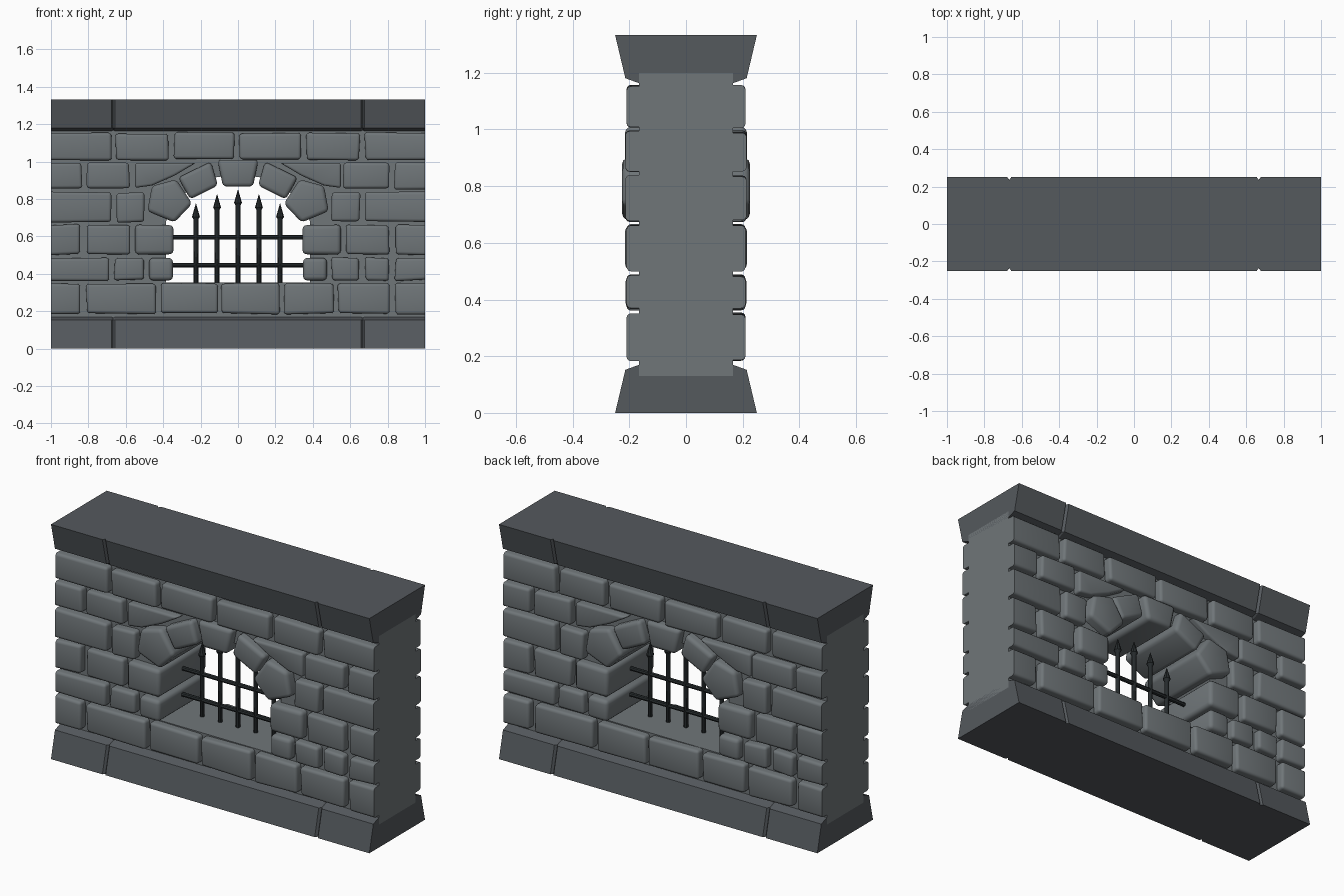
import bpy, bmesh, math, random
from mathutils import Matrix, Vector

if "Cube" in bpy.data.objects:
    bpy.data.objects.remove(bpy.data.objects["Cube"])

random.seed(4)


def material(name, rgb):
    m = bpy.data.materials.new(name)
    m.diffuse_color = (*rgb, 1)
    m.use_nodes = True
    m.node_tree.nodes["Principled BSDF"].inputs["Base Color"].default_value = m.diffuse_color
    return m


STONE = material("stone", (0.16, 0.18, 0.19))
TRIM = material("trim", (0.09, 0.10, 0.11))
IRON = material("iron", (0.02, 0.025, 0.027))


def finish(name, bm, mat, smooth=True):
    bmesh.ops.recalc_face_normals(bm, faces=bm.faces)
    me = bpy.data.meshes.new(name)
    bm.to_mesh(me)
    bm.free()
    me.materials.append(mat)
    ob = bpy.data.objects.new(name, me)
    bpy.context.collection.objects.link(ob)
    if smooth:
        bpy.ops.object.select_all(action='DESELECT')
        ob.select_set(True)
        bpy.context.view_layer.objects.active = ob
        bpy.ops.object.shade_smooth_by_angle(angle=math.radians(40))
    return ob


def loft(bm, rings):
    """Skin closed rings of points and cap both ends."""
    rows = [[bm.verts.new(p) for p in r] for r in rings]
    n = len(rows[0])
    for a, b in zip(rows, rows[1:]):
        for i in range(n):
            bm.faces.new((a[i], a[(i + 1) % n], b[(i + 1) % n], b[i]))
    bm.faces.new(rows[0])
    bm.faces.new(rows[-1][::-1])


def add(dst, src):
    tmp = bpy.data.meshes.new("tmp")
    src.to_mesh(tmp)
    src.free()
    dst.from_mesh(tmp)
    bpy.data.meshes.remove(tmp)


def stone(dst, pts, y0, y1, r, turn=False, jitter=0.0):
    """Rounded stone from an x-z outline; edges on the wall ends or buried stay sharp."""
    bm = bmesh.new()
    j = lambda: random.uniform(-jitter, jitter)
    pts = [(x if abs(x) > 0.999 else x + j(), z + j()) for x, z in pts]
    loft(bm, [[(x, y, z) for x, z in pts] for y in (y0, y1)])
    bmesh.ops.recalc_face_normals(bm, faces=bm.faces)
    buried = lambda v: abs(v.co.y) < 0.16
    end = lambda v: abs(v.co.x) > 0.999
    edges = [e for e in bm.edges
             if not all(buried(v) for v in e.verts) and not all(end(v) for v in e.verts)]
    bmesh.ops.bevel(bm, geom=edges, offset=r, segments=3, profile=0.5, affect='EDGES', clamp_overlap=True)
    if turn:
        bm.transform(Matrix.Rotation(math.pi, 4, 'Z'))
    add(dst, bm)


# Wall core with arched opening: right half, mirrored
half = [(0, .13), (1, .13), (1, 1.2), (0, 1.2), (0, .93), (.17, .91),
        (.31, .81), (.385, .68), (.385, .355), (0, .355)]
bm = bmesh.new()
loft(bm, [[(x, y, z) for x, z in half] for y in (-.165, .165)])
seam = [f for f in bm.faces if all(abs(v.co.x) < 1e-5 for v in f.verts)]
bmesh.ops.delete(bm, geom=seam, context='FACES')
core = finish("wall_core", bm, STONE, smooth=False)
core.modifiers.new("mirror", 'MIRROR')

# Base and coping: one flared profile with shallow joints
flare = [(.25, 0), (.214, .152), (.165, .17)]
xs = [(-1, 0), (-.677, 0), (-.667, .014), (-.657, 0),
      (.657, 0), (.667, .014), (.677, 0), (1, 0)]
for name, flip in (("base_course", False), ("coping", True)):
    bm = bmesh.new()
    rings = []
    for x, d in xs:
        side = [(y - d, z) for y, z in flare]
        ring = side + [(-y, z) for y, z in side[::-1]]
        rings.append([(x, y, 1.333 - z if flip else z) for y, z in ring])
    loft(bm, rings)
    finish(name, bm, TRIM, smooth=False)

# Coursed facing stones: (name, z low, z high, face depth, x spans)
courses = [
    ("sill", .187, .35, .21, [(-1, -.84), (-.81, -.44), (-.41, -.11), (-.09, .22),
                              (.245, .51), (.535, .81), (.84, 1)]),
    ("lower", .365, .485, .21, [(-1, -.685), (-.66, -.5), (.5, .65), (.68, .81), (.84, 1)]),
    ("jamb", .503, .663, .21, [(-1, -.84), (-.81, -.58), (.575, .81), (.84, 1)]),
    ("spring", .678, .835, .214, [(-1, -.675), (-.65, -.5), (.5, .65), (.68, 1)]),
    ("arch", .853, .993, .214, [(-1, -.835), (-.81, -.58), (.56, .81), (.835, 1)]),
    ("top", 1.01, 1.153, .21, [(-1, -.68), (-.655, -.37), (-.34, -.02), (.005, .335),
                               (.365, .65), (.68, 1)]),
]
for name, z0, z1, d, spans in courses:
    bm = bmesh.new()
    for turn in (False, True):
        for a, b in spans:
            stone(bm, [(a, z0), (b, z0), (b, z1), (a, z1)], -d, -.14, .016, turn, .005)
    finish(name + "_course_stones", bm, STONE)

# Wedge stones filling the corners above the arch
bm = bmesh.new()
for turn in (False, True):
    for s in (-1, 1):
        w = [(.55, .86), (.55, .993), (.225, .993), (.34, .925), (.46, .872)]
        stone(bm, [(s * x, z) for x, z in w], -.21, -.14, .013, turn)
finish("spandrel_stones", bm, STONE)

# Jamb stones and voussoirs running through the wall
bm = bmesh.new()
stone(bm, [(-.11, 1.01), (.11, 1.01), (.08, .866), (-.08, .866)], -.215, .215, .022)
side_stones = [
    ([(.32, .915), (.145, 1.0), (.107, .872), (.255, .798)], .215),
    ([(.46, .87), (.33, .905), (.245, .775), (.34, .675), (.485, .735)], .225),
    ([(.55, .503), (.55, .663), (.345, .66), (.345, .505)], .215),
    ([(.475, .365), (.475, .485), (.348, .485), (.348, .365)], .213),
]
for pts, d in side_stones:
    for s in (-1, 1):
        stone(bm, [(s * x, z) for x, z in pts], -d, d, .022)
finish("arch_and_jamb_stones", bm, STONE)


def lathe(bm, prof, mat, n=8):
    """Round bar from (radius, height) pairs, placed by a matrix."""
    loft(bm, [[mat @ Vector((r * math.cos(2 * math.pi * k / n), r * math.sin(2 * math.pi * k / n), h))
               for k in range(n)] for r, h in prof])


# Iron grille: spear-topped uprights and two rails
bm = bmesh.new()
for x, tip in ((-.225, .775), (-.112, .825), (0, .85), (.112, .825), (.225, .775)):
    lathe(bm, [(.0125, .34), (.0125, tip - .085), (.021, tip - .07), (.001, tip)],
          Matrix.Translation((x, 0, 0)))
finish("grille_uprights", bm, IRON)
bm = bmesh.new()
for z in (.447, .595):
    lathe(bm, [(.012, -.37), (.012, .37)],
          Matrix.Translation((0, 0, z)) @ Matrix.Rotation(math.pi / 2, 4, 'Y'))
finish("grille_rails", bm, IRON)
